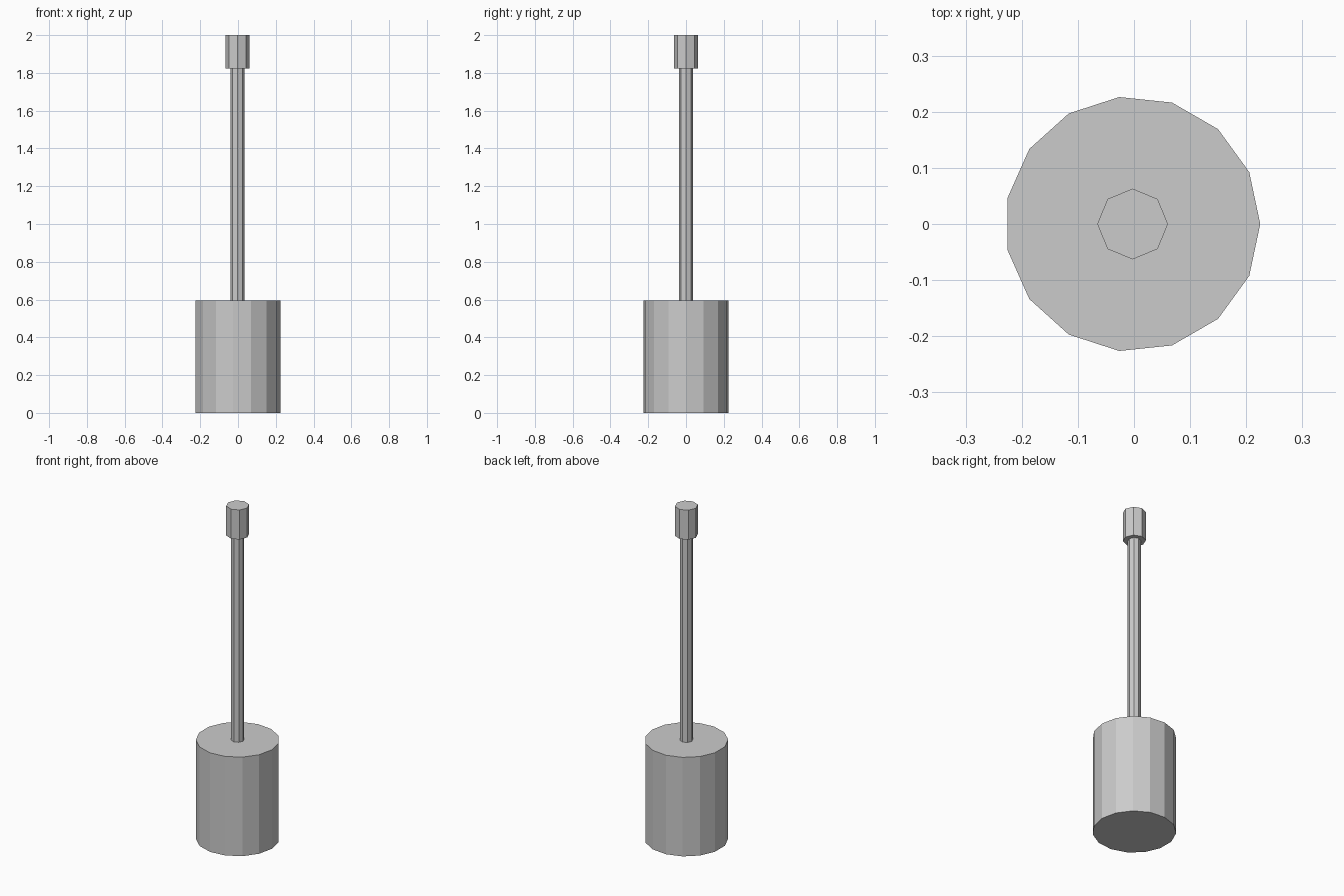
import bpy, bmesh
from math import cos, sin, tau

if "Cube" in bpy.data.objects:
    bpy.data.objects.remove(bpy.data.objects["Cube"])

AXIS_X = -0.0025  # odd-sided base puts the shared axis slightly off centre


def prism(name, sides, radius, z0, z1):
    """Closed flat-shaded prism with its first corner pointing along +x."""
    bm = bmesh.new()
    ring = [bm.verts.new((AXIS_X + radius * cos(tau * i / sides),
                          radius * sin(tau * i / sides), z0)) for i in range(sides)]
    face = bm.faces.new(ring)
    ext = bmesh.ops.extrude_face_region(bm, geom=[face], use_keep_orig=True)
    top = [g for g in ext["geom"] if isinstance(g, bmesh.types.BMVert)]
    bmesh.ops.translate(bm, verts=top, vec=(0, 0, z1 - z0))
    bmesh.ops.recalc_face_normals(bm, faces=bm.faces)
    mesh = bpy.data.meshes.new(name)
    bm.to_mesh(mesh)
    bm.free()
    obj = bpy.data.objects.new(name, mesh)
    bpy.context.collection.objects.link(obj)
    return obj


# Wide holder at the bottom
prism("base", 15, 0.2275, 0.0, 0.594)
# Thin rod
prism("rod", 8, 0.036, 0.594, 1.823)
# Grip at the top
prism("handle_grip", 8, 0.063, 1.823, 2.0)
